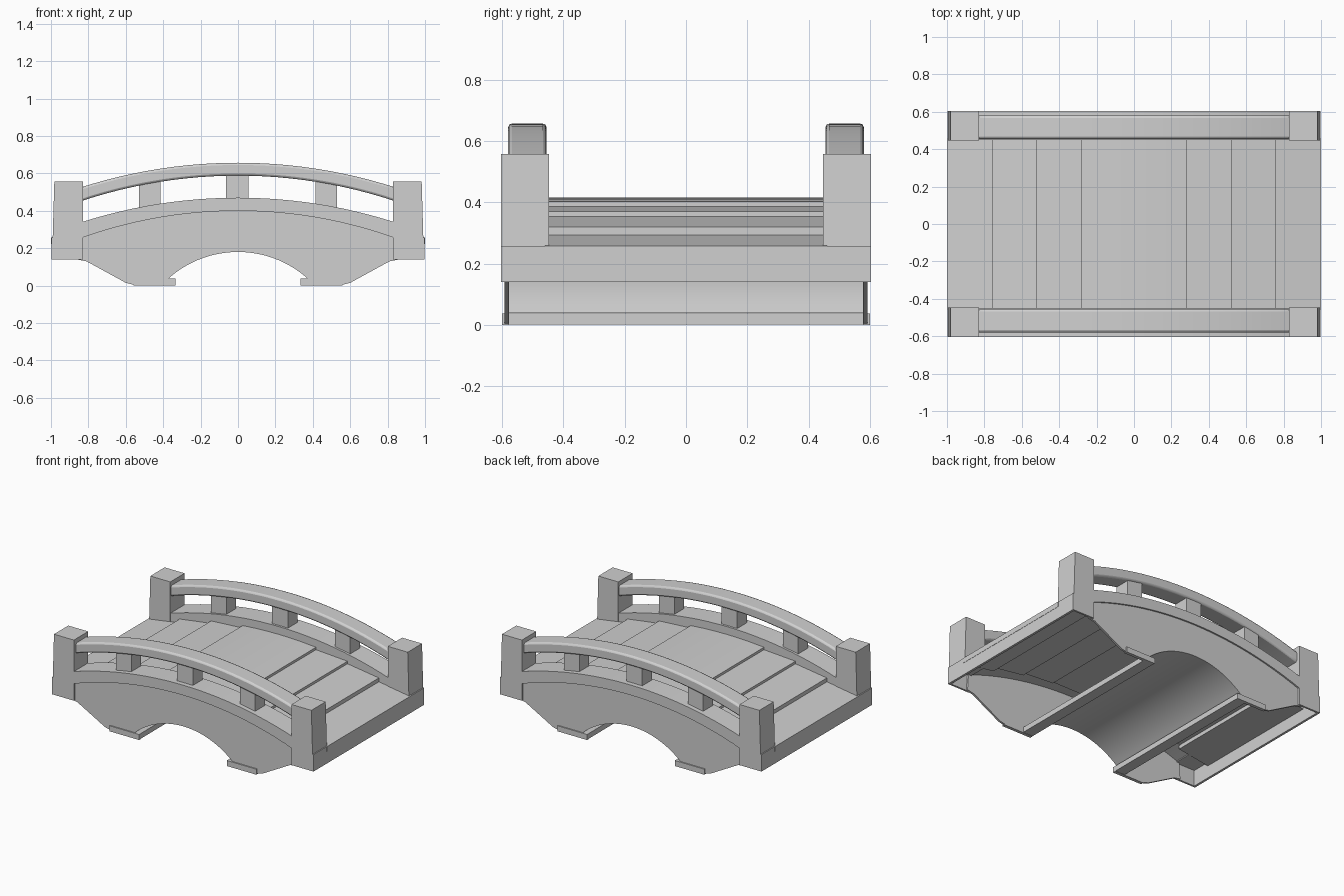
import bpy
import bmesh
import math

cube = bpy.data.objects.get("Cube")
if cube:
    bpy.data.objects.remove(cube, do_unlink=True)

# One plain stone grey
stone = bpy.data.materials.new("stone grey")
stone.use_nodes = True
GREY = (0.63, 0.63, 0.63, 1)
stone.diffuse_color = GREY
stone.node_tree.nodes["Principled BSDF"].inputs["Base Color"].default_value = GREY

parts = []


def extrude(name, outline, y0, y1, mirror="", bevel=0):
    """Extrude an xz outline along y, optionally mirrored and bevelled."""
    bm = bmesh.new()
    near = [bm.verts.new((x, y0, z)) for x, z in outline]
    far = [bm.verts.new((x, y1, z)) for x, z in outline]
    bm.faces.new(near)
    bm.faces.new(far[::-1])
    for i in range(len(near)):
        bm.faces.new((near[i], near[i - 1], far[i - 1], far[i]))
    bmesh.ops.recalc_face_normals(bm, faces=bm.faces)
    mesh = bpy.data.meshes.new(name)
    bm.to_mesh(mesh)
    bm.free()
    mesh.materials.append(stone)
    obj = bpy.data.objects.new(name, mesh)
    bpy.context.collection.objects.link(obj)
    if mirror:
        mod = obj.modifiers.new("mirror", "MIRROR")
        mod.use_axis = ("x" in mirror, "y" in mirror, False)
        mod.use_mirror_merge = False
    if bevel:
        mod = obj.modifiers.new("bevel", "BEVEL")
        mod.width = bevel
        mod.segments = 2
        mod.limit_method = "ANGLE"
        mod.angle_limit = math.radians(40)
    parts.append(obj)


def box(x0, x1, z0, z1):
    return [(x0, z0), (x1, z0), (x1, z1), (x0, z1)]


def bow(top, half=0.85, drop=0.135, n=24):
    """Shallow arc through (0, top), left to right."""
    radius = (half * half + drop * drop) / (2 * drop)
    xs = [half * (2 * i / n - 1) for i in range(n + 1)]
    return [(x, top - radius + math.sqrt(radius * radius - x * x)) for x in xs]


def band(top, bottom, bottom_drop):
    return bow(top) + bow(bottom, drop=bottom_drop)[::-1]


# Thin side walls with the arched opening and sloping haunches
vault = bow(0.18, half=0.37, drop=0.14)
haunch = [(0.37, 0.005), (0.56, 0.005), (0.6, 0.015), (0.81, 0.13), (0.86, 0.14)]
wall = (bow(0.43) + haunch[::-1] + vault[::-1] + [(-x, z) for x, z in haunch])
extrude("side_wall", wall, 0.578, 0.592, "y")

# Curved kerb beams and handrails
extrude("kerb_beam", band(0.47, 0.40, 0.15), 0.45, 0.603, "y")
extrude("handrail", band(0.657, 0.588, 0.14), 0.455, 0.58, "y", 0.012)

# Balusters
extrude("middle_baluster", box(-0.065, 0.055, 0.44, 0.61), 0.465, 0.57, "y")
extrude("outer_baluster", box(0.415, 0.53, 0.38, 0.58), 0.465, 0.57, "xy")

# Corner posts, with hollow skirts that reach below the deck
extrude("corner_post", [(0.83, 0.25), (0.991, 0.25), (0.982, 0.558), (0.83, 0.558)],
        0.447, 0.603, "xy")
extrude("post_skirt", box(0.83, 0.993, 0.14, 0.25), 0.59, 0.603, "xy")

# Stepped deck planks, each sloping down towards the ends
centre_top = bow(0.416, half=0.28, drop=0.013, n=6)
extrude("centre_plank", [(-0.28, 0.36), (0.28, 0.36)] + centre_top[::-1], -0.46, 0.46)
planks = (("upper_plank", 0.28, 0.52, 0.387, 0.371),
          ("middle_plank", 0.52, 0.76, 0.355, 0.32),
          ("end_plank", 0.76, 1.0, 0.295, 0.258))
for name, x0, x1, z0, z1 in planks:
    thick = 0.035
    extrude(name, [(x0 - 0.01, z0 - thick), (x1, z1 - thick), (x1, z1), (x0 - 0.01, z0)],
            -0.46, 0.46, "x")

# Upright boards closing the ends of the deck
extrude("end_board", box(0.982, 0.998, 0.14, 0.257), -0.603, 0.603, "x")

# Barrel vault shell between the walls, with foot strips and pads
shell = vault + bow(0.21, half=0.4, drop=0.17)[::-1]
extrude("vault_shell", shell, -0.585, 0.585)
extrude("foot_strip", box(0.335, 0.41, 0.002, 0.038), -0.58, 0.58, "x")
extrude("foot_pad", box(0.335, 0.56, 0, 0.038), 0.578, 0.6, "xy")

# Smooth the curves, keep the corners sharp
bpy.ops.object.select_all(action="DESELECT")
for obj in parts:
    obj.select_set(True)
bpy.context.view_layer.objects.active = parts[0]
bpy.ops.object.shade_smooth_by_angle(angle=math.radians(30))
